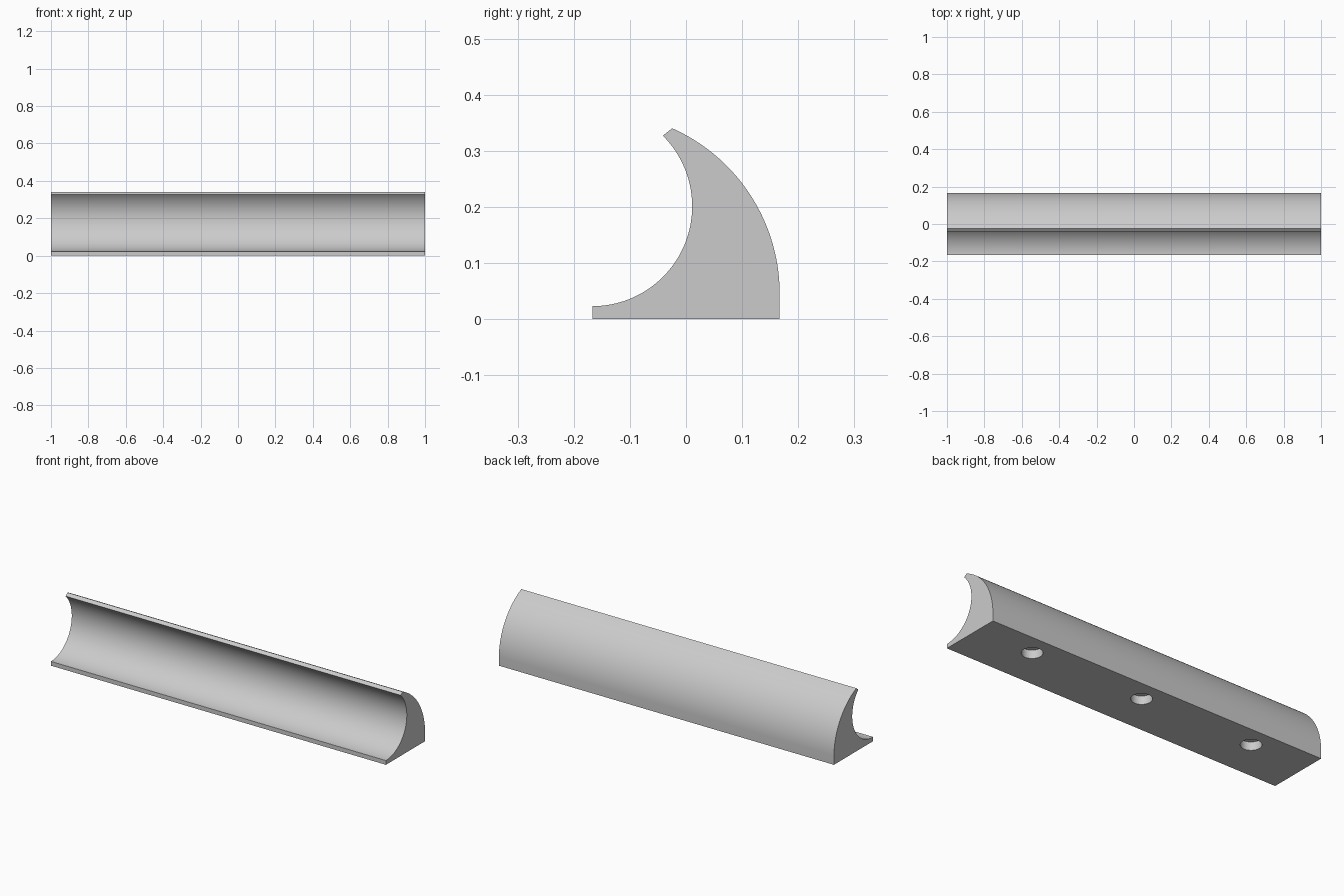
import bpy, bmesh
from math import cos, sin, radians

if "Cube" in bpy.data.objects:
    bpy.data.objects.remove(bpy.data.objects["Cube"])

# Single plain grey
grey = bpy.data.materials.new("light_grey")
grey.use_nodes = True
colour = (0.6, 0.6, 0.6, 1)
grey.diffuse_color = colour
grey.node_tree.nodes["Principled BSDF"].inputs["Base Color"].default_value = colour


def arc(cy, cz, r, start, end, steps):
    """Points (y, z) along a circular arc, angles in degrees."""
    angles = [radians(start + (end - start) * i / steps) for i in range(steps + 1)]
    return [(cy + r * cos(a), cz + r * sin(a)) for a in angles]


# Handle profile: flat base, convex back, bevelled lip, concave finger groove
HALF = 1.0
profile = [(-0.167, 0), (0.167, 0)]
profile += arc(-0.156, 0.045, 0.323, 0, 66, 40)
profile += arc(-0.167, 0.201, 0.178, 45, -90, 48)

bm = bmesh.new()
end_cap = bm.faces.new([bm.verts.new((-HALF, y, z)) for y, z in profile])
swept = bmesh.ops.extrude_face_region(bm, geom=[end_cap])["geom"]
new_verts = [g for g in swept if isinstance(g, bmesh.types.BMVert)]
bmesh.ops.translate(bm, verts=new_verts, vec=(2 * HALF, 0, 0))
bmesh.ops.recalc_face_normals(bm, faces=bm.faces)
mesh = bpy.data.meshes.new("pull_handle")
bm.to_mesh(mesh)
bm.free()
mesh.materials.append(grey)
handle = bpy.data.objects.new("pull_handle", mesh)
bpy.context.collection.objects.link(handle)

# Three blind screw holes drilled into the base
DEPTH = 0.045
for x in (-0.667, 0, 0.667):
    bpy.ops.mesh.primitive_cylinder_add(vertices=48, radius=0.051, depth=2 * DEPTH,
                                        location=(x, 0.055, 0))
    drill = bpy.context.object
    drill.name = "hole_cutter"
    drill.hide_render = True
    drill.data.materials.append(grey)
    cut = handle.modifiers.new("screw_hole", "BOOLEAN")
    cut.operation = "DIFFERENCE"
    cut.solver = "EXACT"
    cut.object = drill
    bpy.context.view_layer.objects.active = handle
    bpy.ops.object.modifier_apply(modifier=cut.name)
    bpy.data.objects.remove(drill)

# Smooth curves, crisp edges
bpy.ops.object.select_all(action="DESELECT")
handle.select_set(True)
bpy.context.view_layer.objects.active = handle
bpy.ops.object.shade_smooth_by_angle(angle=radians(30))
